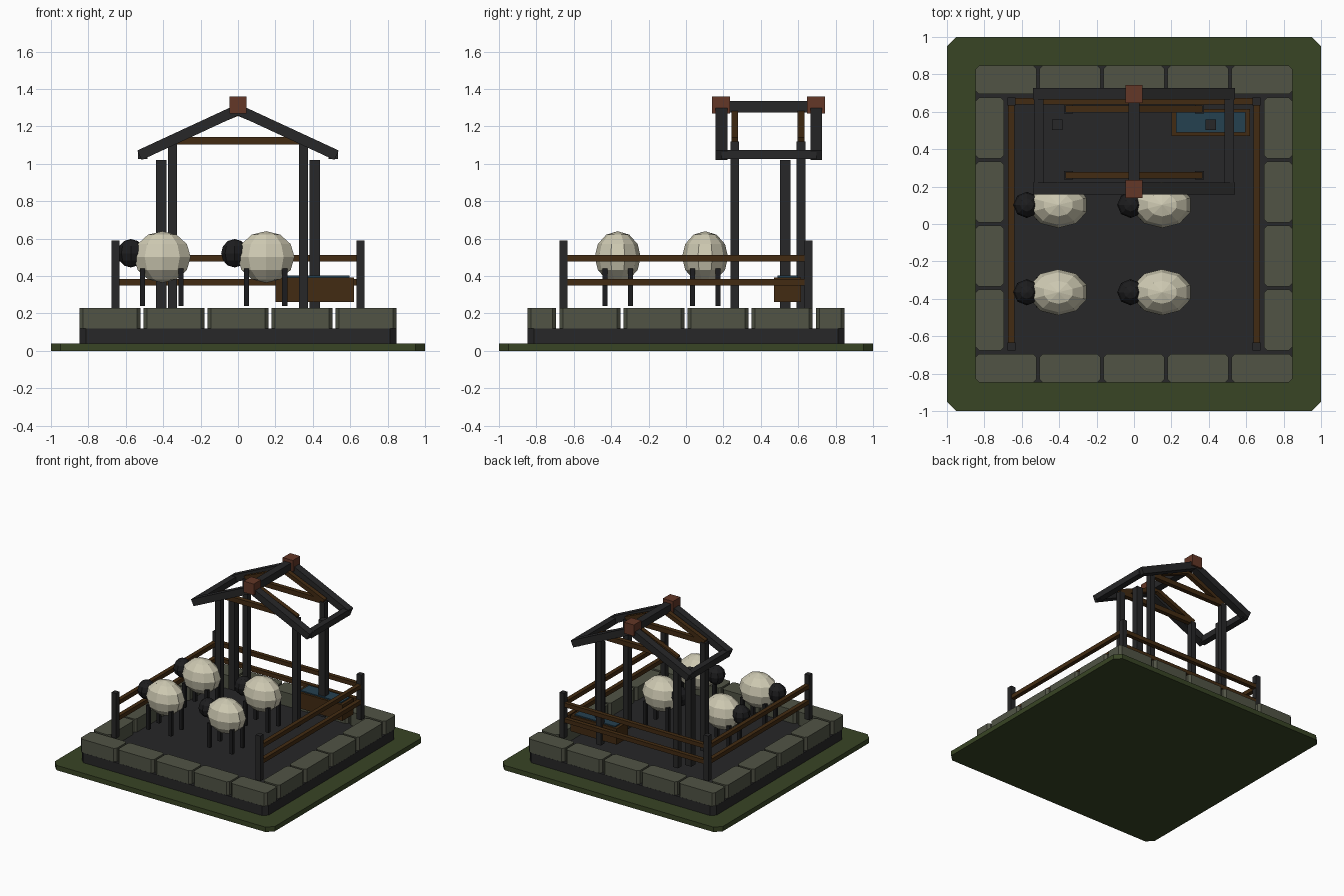
import bpy, bmesh, math
from mathutils import Matrix, Vector

if "Cube" in bpy.data.objects:
    bpy.data.objects.remove(bpy.data.objects["Cube"])


def material(name, rgb):
    m = bpy.data.materials.new(name)
    m.diffuse_color = (*rgb, 1)
    m.use_nodes = True
    m.node_tree.nodes["Principled BSDF"].inputs["Base Color"].default_value = m.diffuse_color
    return m


GRASS = material("grass green", (0.040, 0.058, 0.018))
DARK = material("charcoal", (0.020, 0.020, 0.021))
STONE = material("grey stone", (0.082, 0.088, 0.060))
WOOD = material("brown wood", (0.055, 0.024, 0.006))
CAP = material("red brown", (0.125, 0.038, 0.020))
WATER = material("water blue", (0.018, 0.052, 0.080))
WOOL = material("cream wool", (0.62, 0.59, 0.45))
FACE = material("black face", (0.012, 0.012, 0.013))


def finish(name, bm, mat):
    bmesh.ops.recalc_face_normals(bm, faces=bm.faces)
    me = bpy.data.meshes.new(name)
    bm.to_mesh(me)
    bm.free()
    me.materials.append(mat)
    ob = bpy.data.objects.new(name, me)
    bpy.context.collection.objects.link(ob)
    return ob


def box(name, x, y, z, mat, chamfer=0.0):
    """Box from (min, max) ranges, optionally with chamfered vertical edges."""
    bm = bmesh.new()
    size = Vector((x[1] - x[0], y[1] - y[0], z[1] - z[0]))
    mid = Vector((sum(x) / 2, sum(y) / 2, sum(z) / 2))
    bmesh.ops.create_cube(bm, size=1, matrix=Matrix.Translation(mid) @ Matrix.Diagonal((*size, 1)))
    if chamfer:
        upright = [e for e in bm.edges if abs(e.verts[0].co.z - e.verts[1].co.z) > 1e-4]
        bmesh.ops.bevel(bm, geom=upright, offset=chamfer, segments=1, affect='EDGES')
    return finish(name, bm, mat)


def post(name, x, y, w, z0, z1, mat=DARK):
    return box(name, (x - w / 2, x + w / 2), (y - w / 2, y + w / 2), (z0, z1), mat)


def slanted(name, side, y, w, run, z_end, z_top, thick, mat):
    """Rafter from the ridge (x = 0) down to x = side * run, with square-cut foot."""
    d = Vector((run, z_end - z_top)).normalized()
    n = Vector((-d.y, d.x)) * thick / 2
    end = Vector((run, z_end))
    h = thick / 2 / d.x
    profile = [(0, z_top + h), tuple(end + n), tuple(end - n), (0, z_top - h)]
    bm = bmesh.new()
    f = bm.faces.new([bm.verts.new((side * px, y - w / 2, pz)) for px, pz in profile])
    ext = bmesh.ops.extrude_face_region(bm, geom=[f])
    bmesh.ops.translate(bm, vec=(0, w, 0), verts=[v for v in ext["geom"] if isinstance(v, bmesh.types.BMVert)])
    return finish(name, bm, mat)


def ball(name, centre, radii, seg, rings, mat):
    bm = bmesh.new()
    bmesh.ops.create_uvsphere(bm, u_segments=seg, v_segments=rings, radius=1,
                              matrix=Matrix.Translation(centre) @ Matrix.Diagonal((*radii, 1)))
    return finish(name, bm, mat)


# ground
box("grass_plate", (-1, 1), (-1, 1), (0, 0.04), GRASS, 0.05)
box("yard_floor", (-0.848, 0.848), (-0.848, 0.848), (0.04, 0.12), DARK, 0.035)

# stone border: five along front and back, four along each side
for s, label in ((-1, "front"), (1, "back")):
    for i in range(5):
        cx = (i - 2) * 0.342
        box(f"{label}_stone", (cx - 0.163, cx + 0.163), tuple(sorted((s * 0.695, s * 0.847))),
            (0.12, 0.23), STONE, 0.018)
for s, label in ((-1, "left"), (1, "right")):
    for i in range(4):
        cy = (i - 1.5) * 0.342
        box(f"{label}_stone", tuple(sorted((s * 0.695, s * 0.847))), (cy - 0.163, cy + 0.163),
            (0.12, 0.23), STONE, 0.018)

# fence, open at the front
for sx in (-1, 1):
    for sy in (-1, 1):
        post("fence_post", sx * 0.655, sy * 0.655, 0.042, 0.22, 0.59)
for z in (0.367, 0.495):
    zr = (z - 0.017, z + 0.017)
    box("back_rail", (-0.65, 0.65), (0.64, 0.674), zr, WOOD)
    for s in (-1, 1):
        box("side_rail", (s * 0.657 - 0.017, s * 0.657 + 0.017), (-0.65, 0.65), zr, WOOD)

# shelter posts and roof frame
for s in (-1, 1):
    post("tall_post", s * 0.41, 0.53, 0.056, 0.23, 1.02)
    for y in (0.26, 0.615):
        post("shelter_post", s * 0.35, y, 0.046, 0.23, 1.12)
        slanted("inner_rafter", s, y, 0.036, 0.36, 1.125, 1.275, 0.035, WOOD)
    for y in (0.19, 0.697):
        slanted("gable_beam", s, y, 0.062, 0.527, 1.046, 1.29, 0.056, DARK)
    box("eave_beam", (s * 0.51 - 0.025, s * 0.51 + 0.025), (0.19, 0.697), (1.025, 1.075), DARK)
for y in (0.26, 0.615):
    box("tie_beam", (-0.35, 0.35), (y - 0.018, y + 0.018), (1.103, 1.143), WOOD)
box("ridge_beam", (-0.03, 0.03), (0.19, 0.697), (1.275, 1.335), DARK)
for y in (0.187, 0.694):
    box("ridge_cap", (-0.046, 0.046), (y - 0.048, y + 0.048), (1.268, 1.36), CAP)

# water trough
box("trough", (0.20, 0.62), (0.47, 0.615), (0.262, 0.393), WOOD)
box("trough_water", (0.225, 0.595), (0.488, 0.60), (0.37, 0.402), WATER)

# four sheep facing left
for cx in (-0.405, 0.15):
    for cy in (-0.365, 0.102):
        ball("sheep_body", (cx, cy, 0.502), (0.16, 0.123, 0.138), 10, 6, WOOL)
        ball("sheep_head", (cx - 0.168, cy, 0.522), (0.072, 0.07, 0.076), 8, 6, FACE)
        for lx in (-0.105, 0.1):
            for ly in (-0.068, 0.068):
                post("sheep_leg", cx + lx, cy + ly, 0.027, 0.24, 0.44, FACE)
